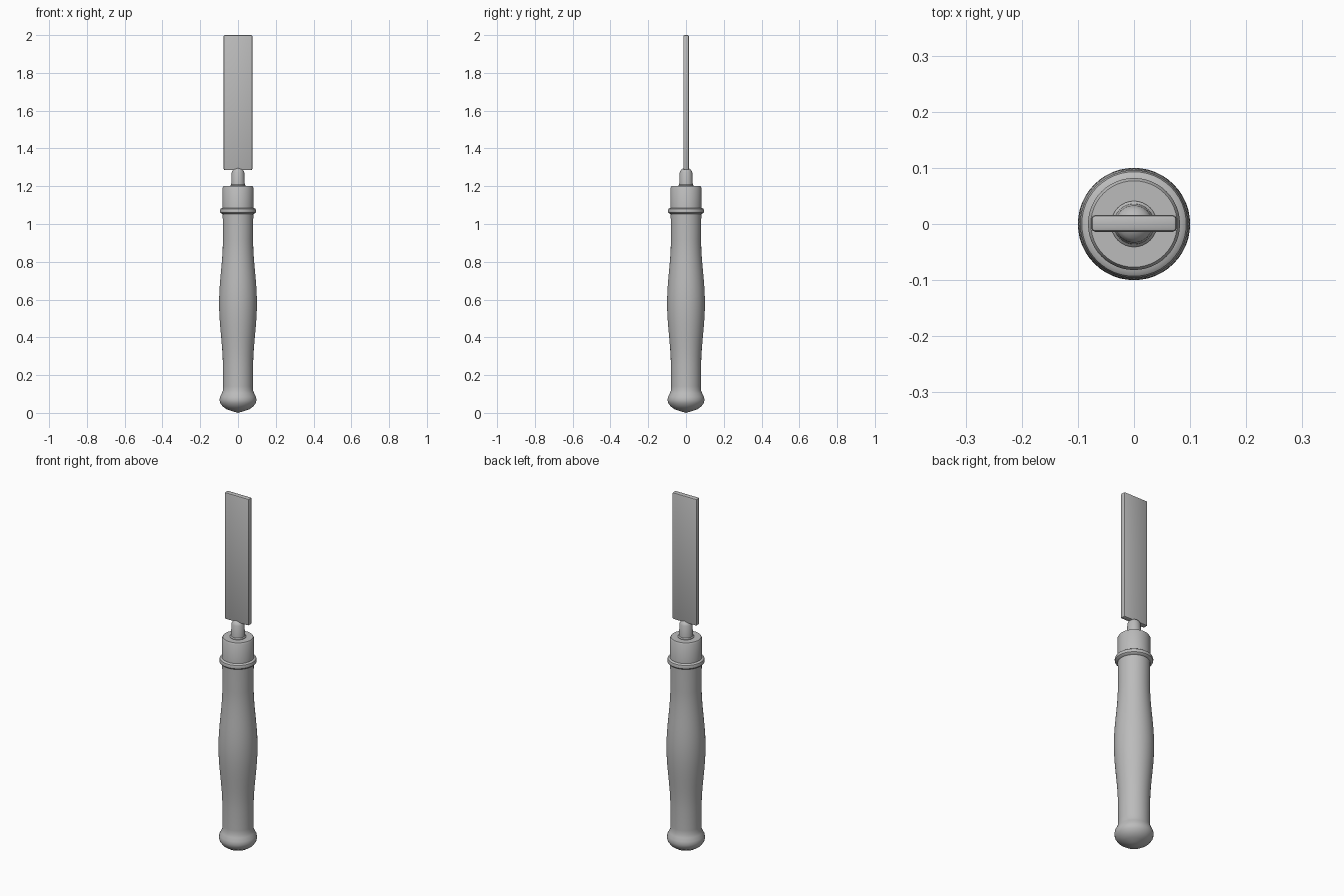
import bpy
import bmesh
import math

cube = bpy.data.objects.get("Cube")
if cube:
    bpy.data.objects.remove(cube, do_unlink=True)

grey = bpy.data.materials.new("plain grey")
grey.use_nodes = True
colour = (0.5, 0.5, 0.5, 1)
grey.diffuse_color = colour
grey.node_tree.nodes["Principled BSDF"].inputs["Base Color"].default_value = colour


def finish(name, bm, angle=35):
    """Turn a bmesh into a shaded, coloured object."""
    bmesh.ops.recalc_face_normals(bm, faces=bm.faces)
    mesh = bpy.data.meshes.new(name)
    bm.to_mesh(mesh)
    bm.free()
    mesh.materials.append(grey)
    obj = bpy.data.objects.new(name, mesh)
    bpy.context.collection.objects.link(obj)
    bpy.ops.object.select_all(action='DESELECT')
    obj.select_set(True)
    bpy.context.view_layer.objects.active = obj
    bpy.ops.object.shade_smooth_by_angle(angle=math.radians(angle))
    return obj


def lathe(name, profile, sides=48):
    """Spin a (radius, height) profile around the z axis."""
    bm = bmesh.new()
    verts = [bm.verts.new((r, 0, z)) for r, z in profile]
    edges = [bm.edges.new(pair) for pair in zip(verts, verts[1:])]
    bmesh.ops.spin(bm, geom=verts + edges, cent=(0, 0, 0), axis=(0, 0, 1),
                   angle=math.tau, steps=sides)
    bmesh.ops.remove_doubles(bm, verts=bm.verts, dist=0.0002)
    return finish(name, bm)


# Swelling grip with a rounded pommel
grip = [(0.0, 0.006), (0.03, 0.009), (0.058, 0.018), (0.08, 0.033),
        (0.094, 0.052), (0.098, 0.068), (0.095, 0.085), (0.086, 0.103),
        (0.08, 0.118), (0.079, 0.14)]
steps = 24
for i in range(steps + 1):
    t = i / steps
    bulge = math.sin(math.pi * t) ** 2
    grip.append((0.08 + 0.02 * bulge, 0.24 + 0.68 * t))
grip += [(0.081, 1.07), (0.0, 1.07)]
for_base = [(r, 0.0 if i == 0 else z) for i, (r, z) in enumerate(grip)]
lathe("handle_grip", for_base)

# Raised ring and metal collar
lathe("collar_ring", [(0.075, 1.052), (0.088, 1.055), (0.095, 1.062),
                      (0.096, 1.07), (0.093, 1.08), (0.086, 1.085),
                      (0.075, 1.086)])
lathe("collar", [(0.0, 1.06), (0.082, 1.06), (0.082, 1.192),
                 (0.077, 1.2), (0.0, 1.2)])

# Round neck that narrows where it meets the blade
lathe("neck", [(0.0, 1.19), (0.041, 1.19), (0.041, 1.203), (0.036, 1.208),
               (0.033, 1.275), (0.026, 1.287), (0.013, 1.296), (0.0, 1.3)], 32)

# Flat blade with softened edges
bm = bmesh.new()
bmesh.ops.create_cube(bm, size=1)
for v in bm.verts:
    v.co.x *= 0.152
    v.co.y = v.co.y * 0.03 + 0.001
    v.co.z = v.co.z * 0.715 + 1.6425
bmesh.ops.bevel(bm, geom=bm.edges[:], offset=0.007, segments=2,
                profile=0.5, affect='EDGES')
finish("blade", bm, 25)
